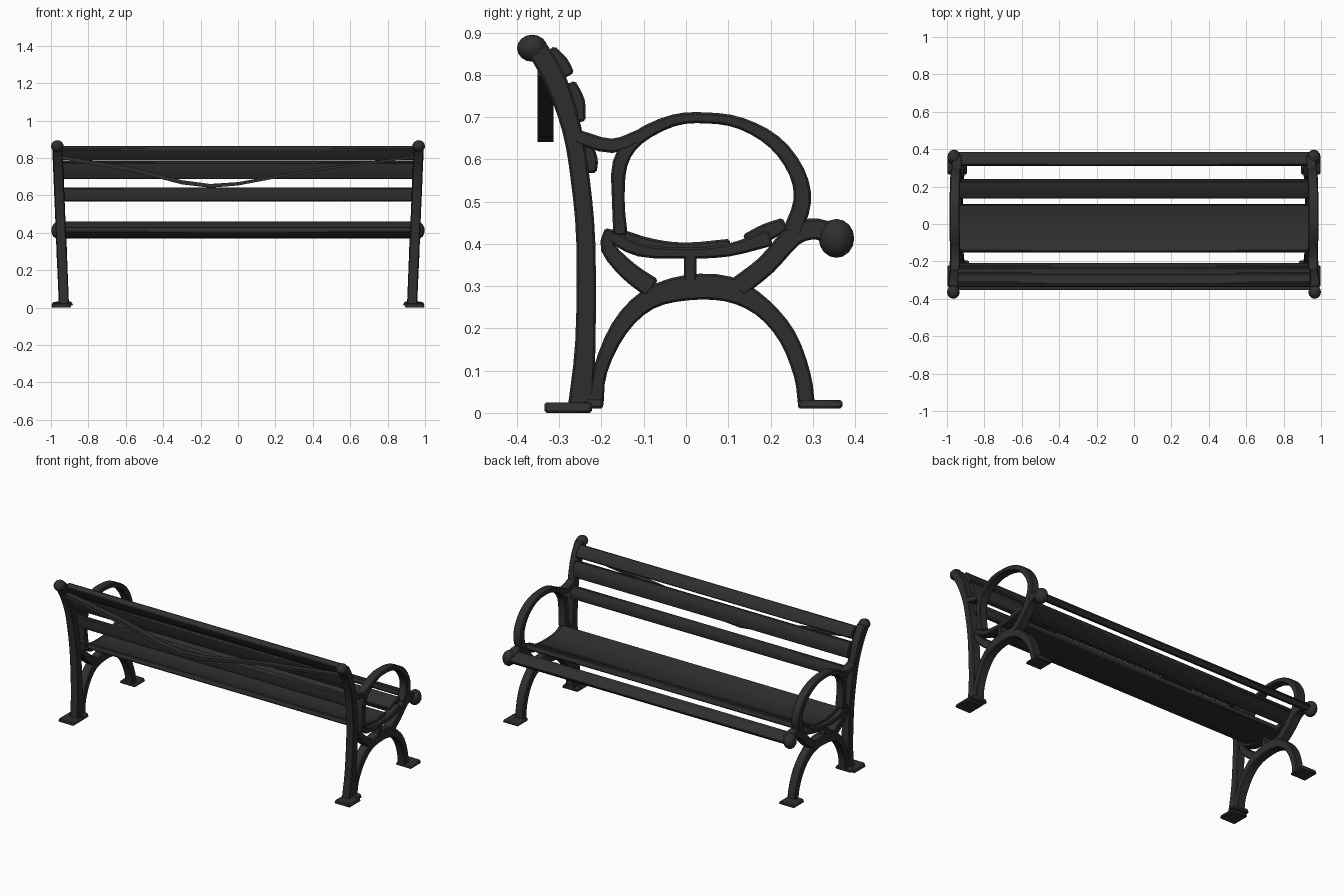
import bpy, bmesh
from mathutils import Vector

if "Cube" in bpy.data.objects:
    bpy.data.objects.remove(bpy.data.objects["Cube"])

iron = bpy.data.materials.new("charcoal_paint")
iron.use_nodes = True
iron.diffuse_color = (0.028, 0.028, 0.028, 1)
iron.node_tree.nodes["Principled BSDF"].inputs["Base Color"].default_value = iron.diffuse_color


def finish(name, bm, bevel=0.005):
    bmesh.ops.recalc_face_normals(bm, faces=bm.faces)
    mesh = bpy.data.meshes.new(name)
    bm.to_mesh(mesh)
    bm.free()
    mesh.materials.append(iron)
    ob = bpy.data.objects.new(name, mesh)
    bpy.context.collection.objects.link(ob)
    if bevel:
        mod = ob.modifiers.new("soft_edges", "BEVEL")
        mod.width = bevel
        mod.segments = 1
        mod.limit_method = "ANGLE"
    bpy.ops.object.select_all(action="DESELECT")
    ob.select_set(True)
    bpy.context.view_layer.objects.active = ob
    bpy.ops.object.shade_smooth_by_angle(angle=0.6)
    return ob


def smooth_path(points, steps):
    """Catmull-Rom through points of (y, z, thickness)."""
    p = [Vector(q) for q in points]
    p = [2 * p[0] - p[1]] + p + [2 * p[-1] - p[-2]]
    out = []
    for a, b, c, d in zip(p, p[1:], p[2:], p[3:]):
        for i in range(steps):
            t = i / steps
            out.append(0.5 * (2 * b + (c - a) * t + (2 * a - 5 * b + 4 * c - d) * t * t
                              + (3 * b - a - 3 * c + d) * t ** 3))
    return out + [p[-2]]


def ribbon(name, points, x_range, steps=3, bevel=0.005):
    """Bar following a path in the side plane, spanning x_range(z) across."""
    path = smooth_path(points, steps)
    bm = bmesh.new()
    rings = []
    for i, q in enumerate(path):
        tan = path[min(i + 1, len(path) - 1)] - path[max(i - 1, 0)]
        n = Vector((-tan.y, tan.x)).normalized() * q.z / 2
        x0, x1 = x_range(q.y)
        rings.append([bm.verts.new((x, q.x + k * n.x, q.y + k * n.y))
                      for x, k in ((x0, -1), (x1, -1), (x1, 1), (x0, 1))])
    for r, s in zip(rings, rings[1:]):
        for j in range(4):
            k = (j + 1) % 4
            bm.faces.new((r[j], r[k], s[k], s[j]))
    bm.faces.new(rings[0])
    bm.faces.new(rings[-1])
    return finish(name, bm, bevel)


def foot(name, x, y0, y1, z0, z1):
    """Flared pad under a leg."""
    bm = bmesh.new()
    bmesh.ops.create_cube(bm, size=1)
    for v in bm.verts:
        wide = 0.108 if v.co.z < 0 else 0.09
        v.co = (x + v.co.x * wide, (y0 + y1) / 2 + v.co.y * (y1 - y0),
                z0 if v.co.z < 0 else z1)
    finish(name, bm)


def knob(name, x, y, z, size):
    bm = bmesh.new()
    bmesh.ops.create_uvsphere(bm, u_segments=12, v_segments=8, radius=1)
    for v in bm.verts:
        v.co = Vector((x, y, z)) + Vector([a * b for a, b in zip(v.co, size)])
    finish(name, bm, 0)


# Cast end frames, one per side
POST = [(-0.25, 0.01, 0.06), (-0.238, 0.17, 0.048), (-0.237, 0.4, 0.045),
        (-0.25, 0.55, 0.045), (-0.27, 0.67, 0.046), (-0.306, 0.78, 0.052), (-0.352, 0.862, 0.05)]
ARCH = [(-0.213, 0.015, 0.035), (-0.203, 0.1, 0.034), (-0.158, 0.2, 0.042), (-0.09, 0.268, 0.05),
        (0, 0.296, 0.06), (0.1, 0.293, 0.06), (0.18, 0.25, 0.046), (0.24, 0.18, 0.043),
        (0.275, 0.09, 0.04), (0.285, 0.02, 0.04)]
RING = [(-0.155, 0.42, 0.034), (-0.16, 0.5, 0.03), (-0.156, 0.59, 0.036), (-0.115, 0.65, 0.034),
        (-0.03, 0.692, 0.028), (0.05, 0.698, 0.026), (0.13, 0.685, 0.028), (0.21, 0.64, 0.034),
        (0.262, 0.57, 0.038), (0.275, 0.5, 0.042), (0.25, 0.425, 0.045)]
PARTS = {
    "back_post": POST,
    "leg_arch": ARCH,
    "arm_ring": RING,
    "arm_strap": [(-0.262, 0.655, 0.034), (-0.175, 0.632, 0.034), (-0.1, 0.66, 0.03)],
    "rear_seat_brace": [(-0.08, 0.295, 0.05), (-0.135, 0.335, 0.045), (-0.184, 0.39, 0.036),
                        (-0.18, 0.435, 0.024)],
    "front_seat_brace": [(0.12, 0.295, 0.05), (0.19, 0.35, 0.048), (0.255, 0.42, 0.05),
                         (0.31, 0.435, 0.05), (0.36, 0.415, 0.05)],
    "seat_cradle": [(-0.18, 0.42, 0.03), (-0.11, 0.385, 0.03), (0, 0.378, 0.026),
                    (0.1, 0.385, 0.03), (0.2, 0.415, 0.04)],
    "cradle_strut": [(0.01, 0.31, 0.03), (0.01, 0.38, 0.03)],
}
for side, s in (("left", 1), ("right", -1)):
    def frame_span(z, s=s):
        x = s * (0.93 + 0.042 * z)
        return x - 0.027, x + 0.027
    for part, pts in PARTS.items():
        ribbon(f"{side}_{part}", pts, frame_span)
    foot(f"{side}_rear_foot", s * 0.945, -0.335, -0.222, 0, 0.025)
    foot(f"{side}_arch_foot", s * 0.935, -0.24, -0.196, 0.01, 0.032)
    foot(f"{side}_front_foot", s * 0.945, 0.265, 0.37, 0.01, 0.03)
    knob(f"{side}_top_knob", s * 0.966, -0.364, 0.863, (0.034, 0.036, 0.032))
    knob(f"{side}_front_knob", s * 0.962, 0.356, 0.413, (0.036, 0.042, 0.046))

# Long slats across the bench
SLATS = {
    "top_back_slat": [(-0.325, 0.858, 0.034), (-0.3, 0.825, 0.046), (-0.282, 0.795, 0.04)],
    "middle_back_slat": [(-0.278, 0.78, 0.034), (-0.262, 0.735, 0.046), (-0.253, 0.688, 0.03)],
    "lower_back_slat": [(-0.237, 0.642, 0.022), (-0.228, 0.6, 0.038), (-0.227, 0.568, 0.03)],
    "seat_board": [(-0.15, 0.418, 0.03), (-0.08, 0.395, 0.034), (0, 0.386, 0.034),
                   (0.105, 0.394, 0.036)],
    "front_seat_slat": [(0.142, 0.405, 0.036), (0.19, 0.427, 0.042), (0.235, 0.447, 0.032)],
    "nose_slat": [(0.312, 0.435, 0.03), (0.348, 0.425, 0.036), (0.376, 0.398, 0.034)],
}
for name, pts in SLATS.items():
    ribbon(name, pts, lambda z: (-0.945, 0.945))

# Sagging strip hung behind the backrest
bm = bmesh.new()
rings = []
for x, z, h in ((-0.94, 0.802, 0.02), (-0.55, 0.735, 0.024), (-0.3, 0.67, 0.022),
                (-0.15, 0.651, 0.02), (0, 0.662, 0.018), (0.4, 0.735, 0.014), (0.94, 0.805, 0.014)):
    rings.append([bm.verts.new((x, y, z + k * h / 2))
                  for y, k in ((-0.352, -1), (-0.314, -1), (-0.314, 1), (-0.352, 1))])
for r, t in zip(rings, rings[1:]):
    for j in range(4):
        bm.faces.new((r[j], r[j - 1], t[j - 1], t[j]))
bm.faces.new(rings[0])
bm.faces.new(rings[-1])
finish("sagging_strip", bm, 0)
